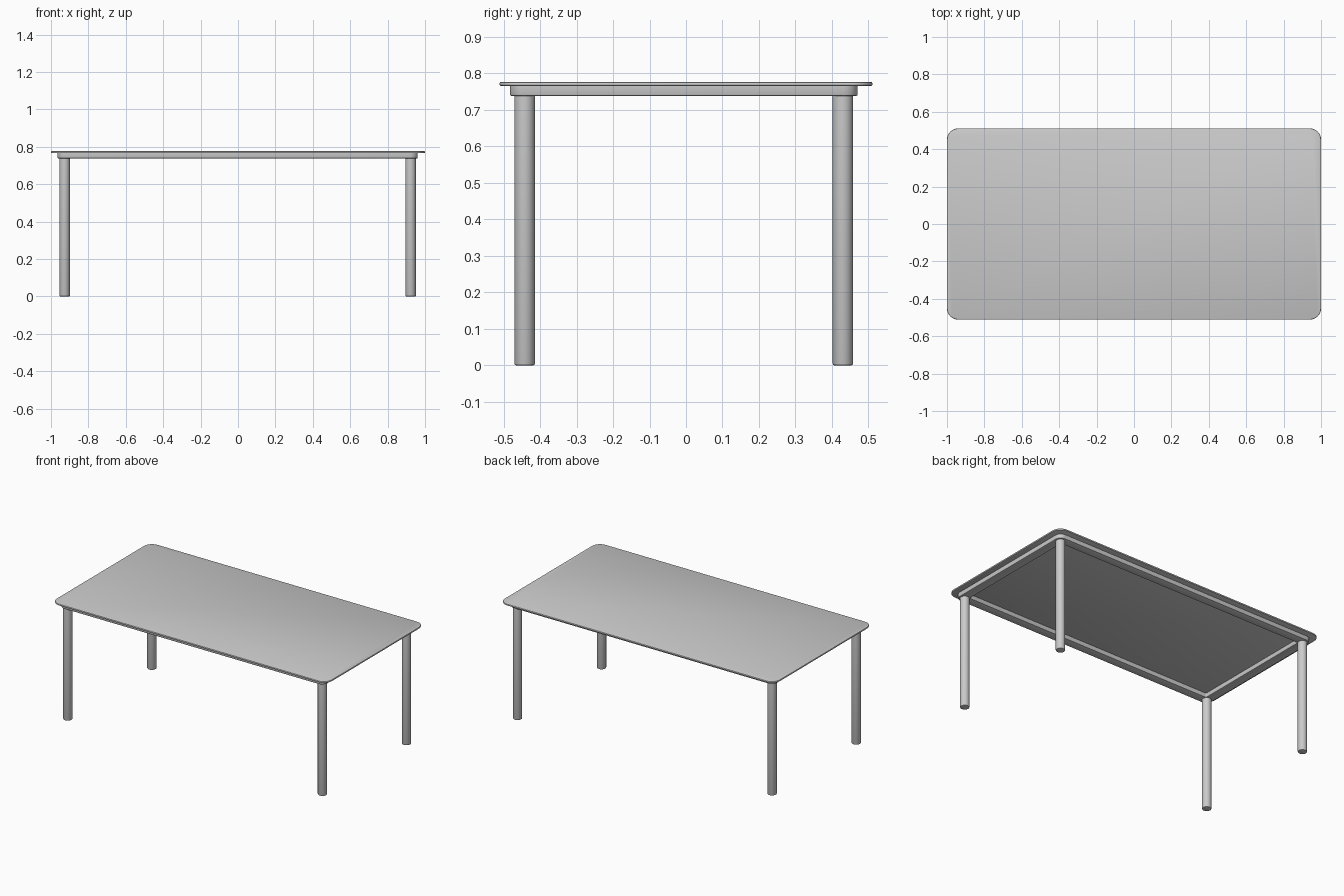
import bpy, bmesh
from math import sin, cos, pi, radians

if "Cube" in bpy.data.objects:
    bpy.data.objects.remove(bpy.data.objects["Cube"])

FRAME_CENTRE = (-0.002, -0.006)   # underframe sits slightly off the top's centre
TOP_Z, TOP_UNDER, FRAME_UNDER = 0.777, 0.766, 0.738


def rounded_rect(hx, hy, r, seg=8):
    """Outline of a rectangle with rounded corners, counter-clockwise."""
    pts = []
    for q, (sx, sy) in enumerate([(1, 1), (-1, 1), (-1, -1), (1, -1)]):
        for i in range(seg + 1):
            a = (q + i / seg) * pi / 2
            pts.append((sx * (hx - r) + r * cos(a), sy * (hy - r) + r * sin(a)))
    return pts


def finish(name, bm, angle=25):
    bmesh.ops.recalc_face_normals(bm, faces=bm.faces)
    me = bpy.data.meshes.new(name)
    bm.to_mesh(me)
    bm.free()
    ob = bpy.data.objects.new(name, me)
    bpy.context.collection.objects.link(ob)
    bpy.ops.object.select_all(action='DESELECT')
    ob.select_set(True)
    bpy.context.view_layer.objects.active = ob
    bpy.ops.object.shade_smooth_by_angle(angle=radians(angle))
    return ob


def sweep(name, hx, hy, r, profile, closed):
    """Carry an (inset, z) profile round a rounded rectangle."""
    bm = bmesh.new()
    loops = [[bm.verts.new((x, y, z)) for x, y in
              rounded_rect(hx - d, hy - d, max(r - d, 0.006))] for d, z in profile]
    n = len(loops[0])
    for k in range(len(loops) if closed else len(loops) - 1):
        a, b = loops[k], loops[(k + 1) % len(loops)]
        for i in range(n):
            j = (i + 1) % n
            bm.faces.new((a[i], a[j], b[j], b[i]))
    if not closed:
        bm.faces.new(loops[0])
        bm.faces.new(loops[-1])
    return finish(name, bm)


# Thin tabletop with softened edges
e = 0.004
edge = [(e, TOP_UNDER), (e * 0.3, TOP_UNDER + e * 0.3), (0, TOP_UNDER + e),
        (0, TOP_Z - e), (e * 0.3, TOP_Z - e * 0.3), (e, TOP_Z)]
sweep("tabletop", 1.0, 0.511, 0.06, edge, False)

# Frame rail running round under the top
w, c = 0.06, 0.005
rail = [(0, TOP_UNDER), (0, FRAME_UNDER + c), (c * 0.3, FRAME_UNDER + c * 0.3),
        (c, FRAME_UNDER), (w - c, FRAME_UNDER),
        (w - c * 0.3, FRAME_UNDER + c * 0.3), (w, FRAME_UNDER + c), (w, TOP_UNDER)]
frame = sweep("frame_rail", 0.963, 0.4765, 0.04, rail, True)
frame.location = (*FRAME_CENTRE, 0)

# Four round legs with softened feet
for side, sx in (("left", -1), ("right", 1)):
    for end, sy in (("front", -1), ("back", 1)):
        bm = bmesh.new()
        top = FRAME_UNDER + 0.004
        bmesh.ops.create_cone(bm, cap_ends=True, segments=32, radius1=0.028,
                              radius2=0.028, depth=top)
        bmesh.ops.translate(bm, verts=bm.verts, vec=(0, 0, top / 2))
        foot = [ed for ed in bm.edges if all(v.co.z < 0.001 for v in ed.verts)]
        bmesh.ops.bevel(bm, geom=foot, offset=0.005, segments=2, profile=0.5,
                        affect='EDGES')
        leg = finish(f"{end}_{side}_leg", bm)
        leg.location = (FRAME_CENTRE[0] + sx * 0.925, FRAME_CENTRE[1] + sy * 0.436, 0)
